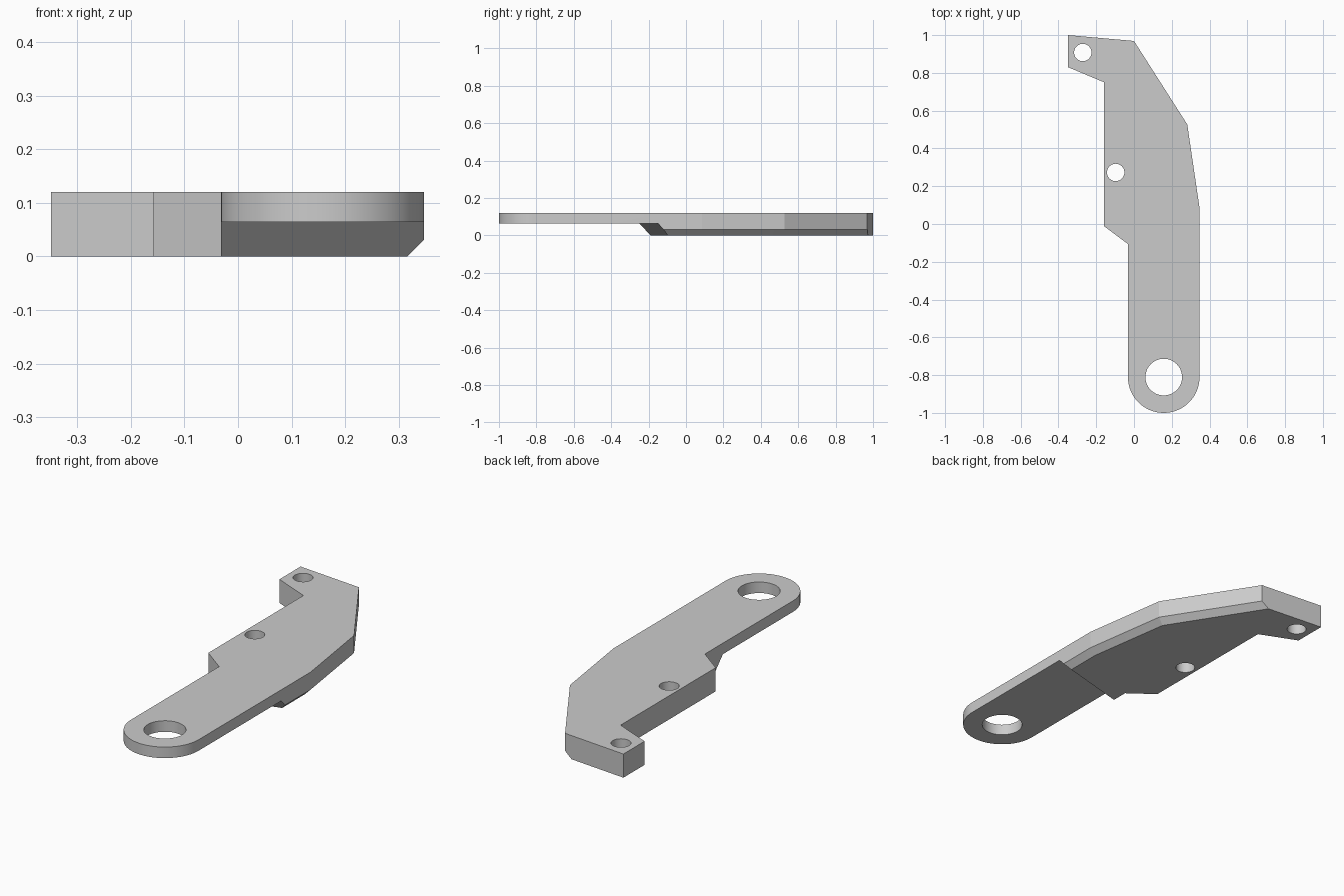
import bpy, bmesh, math
from mathutils import Vector

if "Cube" in bpy.data.objects:
    bpy.data.objects.remove(bpy.data.objects["Cube"], do_unlink=True)

THICK, STEP, BEVEL = 0.12, 0.064, 0.031
EYE = Vector((0.1575, -0.8105))
EYE_R = 0.1895

grey = bpy.data.materials.new("plain grey")
grey.use_nodes = True
colour = (0.6, 0.6, 0.6, 1)
grey.diffuse_color = colour
grey.node_tree.nodes["Principled BSDF"].inputs["Base Color"].default_value = colour


def prism(name, lower, upper):
    """Closed solid between two matching counter-clockwise rings."""
    bm = bmesh.new()
    low = [bm.verts.new(p) for p in lower]
    up = [bm.verts.new(p) for p in upper]
    bm.faces.new(low[::-1])
    bm.faces.new(up)
    n = len(low)
    for i in range(n):
        j = (i + 1) % n
        bm.faces.new((low[i], low[j], up[j], up[i]))
    return finish(name, bm)


def finish(name, bm):
    bmesh.ops.recalc_face_normals(bm, faces=bm.faces[:])
    mesh = bpy.data.meshes.new(name)
    bm.to_mesh(mesh)
    bm.free()
    mesh.materials.append(grey)
    obj = bpy.data.objects.new(name, mesh)
    bpy.context.collection.objects.link(obj)
    return obj


def arc(centre, radius, start, end, steps):
    angles = [start + (end - start) * i / steps for i in range(steps + 1)]
    return [(centre[0] + radius * math.cos(a), centre[1] + radius * math.sin(a))
            for a in angles]


def at_height(ring, z):
    return [(x, y, z) for x, y in ring]


def cut(target, cutter):
    cutter.hide_render = True
    mod = target.modifiers.new("cut", "BOOLEAN")
    mod.operation = "DIFFERENCE"
    mod.solver = "EXACT"
    mod.object = cutter
    bpy.context.view_layer.objects.active = target
    bpy.ops.object.modifier_apply(modifier=mod.name)
    bpy.data.objects.remove(cutter, do_unlink=True)


# Lever plate: rounded eye end, straight shank, angled back and hooked tip
back_edge = [(0.347, -0.81), (0.347, 0.085), (0.282, 0.527), (0.0, 0.969)]
hook = [(-0.349, 1.0), (-0.349, 0.83), (-0.158, 0.75), (-0.158, -0.012), (-0.032, -0.106)]
outline = arc(EYE, EYE_R, math.pi, 2 * math.pi, 48) + back_edge[1:] + hook
lever = prism("lever_plate", at_height(outline, 0), at_height(outline, THICK))

# Slanted chamfer along the lower back edge
bm = bmesh.new()
bm.from_mesh(lever.data)
for a, b in zip(back_edge, back_edge[1:]):
    d = (Vector(b) - Vector(a)).normalized()
    bmesh.ops.bisect_plane(bm, geom=bm.verts[:] + bm.edges[:] + bm.faces[:],
                           plane_co=(a[0], a[1], BEVEL),
                           plane_no=(d.y, -d.x, -1), clear_outer=True, dist=1e-6)
    bmesh.ops.holes_fill(bm, edges=[e for e in bm.edges if e.is_boundary], sides=0)
bmesh.ops.recalc_face_normals(bm, faces=bm.faces[:])
bm.to_mesh(lever.data)
bm.free()


# Thinner shank: remove the underside up to an oblique sloping shoulder
def shoulder(z):
    shift = STEP - z
    left, right = -0.25 + shift * 0.94, -0.15 + shift * 0.94
    slope = (right - left) / 0.379
    return [(-0.5, -1.2, z), (0.6, -1.2, z),
            (0.6, right + slope * 0.253, z), (-0.5, left - slope * 0.468, z)]


cut(lever, prism("step_cutter", shoulder(-0.05), shoulder(STEP)))

# Pivot eye and two pin holes
for centre, radius in ((EYE, 0.097), ((-0.097, 0.273), 0.046), ((-0.271, 0.908), 0.046)):
    ring = arc(centre, radius, 0, 2 * math.pi, 48)[:-1]
    cut(lever, prism("hole_cutter", at_height(ring, -0.1), at_height(ring, 0.3)))

bpy.ops.object.select_all(action="DESELECT")
lever.select_set(True)
bpy.context.view_layer.objects.active = lever
bpy.ops.object.shade_smooth_by_angle(angle=math.radians(8))
